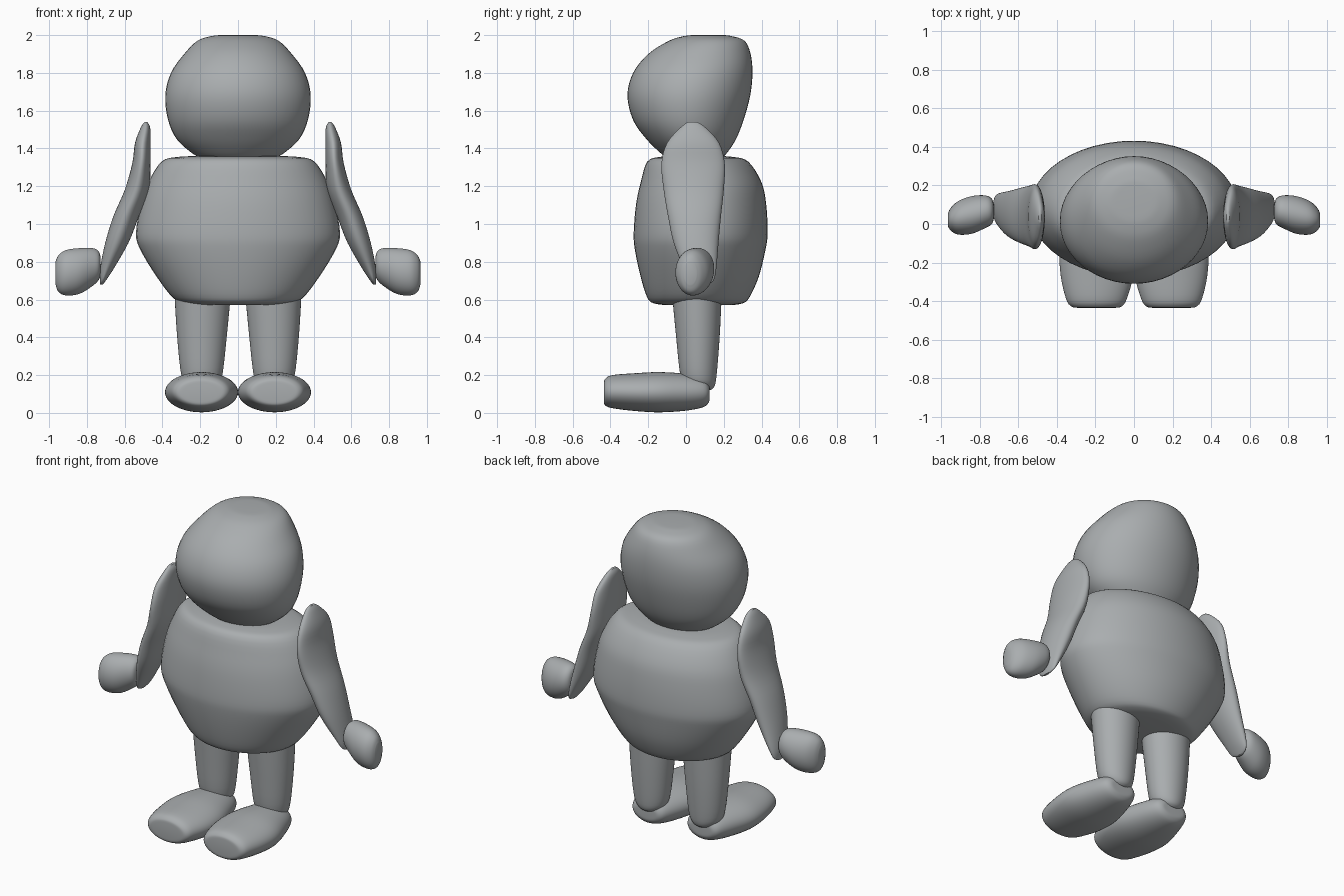
import bpy, bmesh, math

SEGMENTS = 48   # points around each cross-section
STEPS = 4       # smoothing steps between rings

gray = bpy.data.materials.new("plain gray")
gray.diffuse_color = (0.40, 0.42, 0.43, 1)


def spline(rings):
    """Smooth a short list of rings with a Catmull-Rom curve."""
    out = []
    for i in range(len(rings) - 1):
        p0, p1, p2 = rings[max(i - 1, 0)], rings[i], rings[i + 1]
        p3 = rings[min(i + 2, len(rings) - 1)]
        for k in range(STEPS):
            t = k / STEPS
            out.append([0.5 * (2 * b + (c - a) * t + (2 * a - 5 * b + 4 * c - d) * t * t
                               + (3 * b - a - 3 * c + d) * t ** 3)
                        for a, b, c, d in zip(p0, p1, p2, p3)])
    return out + [list(rings[-1])]


def loft(name, axis, rings, side=1):
    """Loft ellipses along an axis; ring = (position, min u, max u, min v, max v)."""
    u_axis, v_axis = [a for a in range(3) if a != axis]
    bm = bmesh.new()
    loops = []
    for pos, u0, u1, v0, v1 in spline(rings):
        loop = []
        for k in range(SEGMENTS):
            ang = math.tau * k / SEGMENTS
            co = [0, 0, 0]
            co[axis] = pos
            co[u_axis] = (u0 + u1) / 2 + (u1 - u0) / 2 * math.cos(ang)
            co[v_axis] = (v0 + v1) / 2 + (v1 - v0) / 2 * math.sin(ang)
            co[0] *= side
            loop.append(bm.verts.new(co))
        loops.append(loop)
    for a, b in zip(loops, loops[1:]):
        for k in range(SEGMENTS):
            n = (k + 1) % SEGMENTS
            bm.faces.new((a[k], a[n], b[n], b[k]))
    bm.faces.new(loops[0])
    bm.faces.new(loops[-1])
    bmesh.ops.recalc_face_normals(bm, faces=bm.faces)
    mesh = bpy.data.meshes.new(name)
    bm.to_mesh(mesh)
    bm.free()
    mesh.materials.append(gray)
    obj = bpy.data.objects.new(name, mesh)
    bpy.context.collection.objects.link(obj)
    bpy.ops.object.select_all(action='DESELECT')
    obj.select_set(True)
    bpy.context.view_layer.objects.active = obj
    bpy.ops.object.shade_smooth_by_angle(angle=math.radians(50))


# Head: leans back towards a flat crown
loft("head", 2, [
    (1.35, -.20, .20, -.10, .19), (1.38, -.25, .25, -.14, .22),
    (1.45, -.325, .325, -.21, .265), (1.55, -.37, .37, -.28, .305),
    (1.68, -.385, .385, -.31, .34), (1.80, -.355, .355, -.28, .352),
    (1.90, -.285, .285, -.20, .342), (1.97, -.215, .215, -.09, .31),
    (1.995, -.14, .14, -.01, .24), (2.0, -.09, .09, .04, .20)])

# Torso: barrel with flat top and bottom
loft("body", 2, [
    (.57, -.20, .20, -.10, .24), (.58, -.28, .28, -.17, .30),
    (.61, -.345, .345, -.205, .335), (.72, -.43, .43, -.24, .385),
    (.86, -.515, .515, -.27, .42), (.95, -.54, .54, -.277, .432),
    (1.10, -.515, .515, -.265, .425), (1.22, -.475, .475, -.24, .40),
    (1.33, -.405, .405, -.205, .33), (1.355, -.32, .32, -.14, .25),
    (1.36, -.20, .20, -.06, .17)])

for side, label in ((1, "right"), (-1, "left")):
    # Flat drooping arm
    loft(label + "_arm", 2, [
        (.68, .715, .73, .06, .11), (.70, .70, .731, .02, .145),
        (.76, .66, .731, -.01, .16), (.90, .58, .703, -.065, .172),
        (1.04, .525, .66, -.095, .185), (1.18, .472, .60, -.118, .20),
        (1.32, .463, .56, -.13, .205), (1.43, .463, .545, -.10, .175),
        (1.51, .465, .515, -.03, .105), (1.54, .48, .495, .01, .06)], side)
    # Mitten hand
    loft(label + "_hand", 0, [
        (.727, .03, .10, .74, .82), (.737, .00, .13, .705, .855),
        (.77, -.02, .148, .672, .872), (.84, -.05, .145, .63, .872),
        (.91, -.055, .12, .622, .862), (.95, -.035, .085, .64, .835),
        (.966, -.01, .055, .68, .80)], side)
    # Tapered leg with rounded ankle
    loft(label + "_leg", 2, [
        (.12, .15, .23, .05, .13), (.14, .11, .27, .00, .15),
        (.20, .083, .30, -.03, .162), (.40, .06, .322, -.052, .178),
        (.64, .037, .337, -.075, .19)], side)
    # Broad foot, narrower at the heel
    loft(label + "_foot", 1, [
        (-.435, .10, .29, .06, .16), (-.428, .065, .325, .04, .18),
        (-.39, .038, .352, .025, .20), (-.27, .005, .38, .01, .21),
        (-.14, .003, .384, .003, .216), (.0, .04, .345, .012, .207),
        (.09, .075, .31, .03, .19), (.12, .105, .28, .055, .16),
        (.125, .14, .245, .08, .135)], side)
